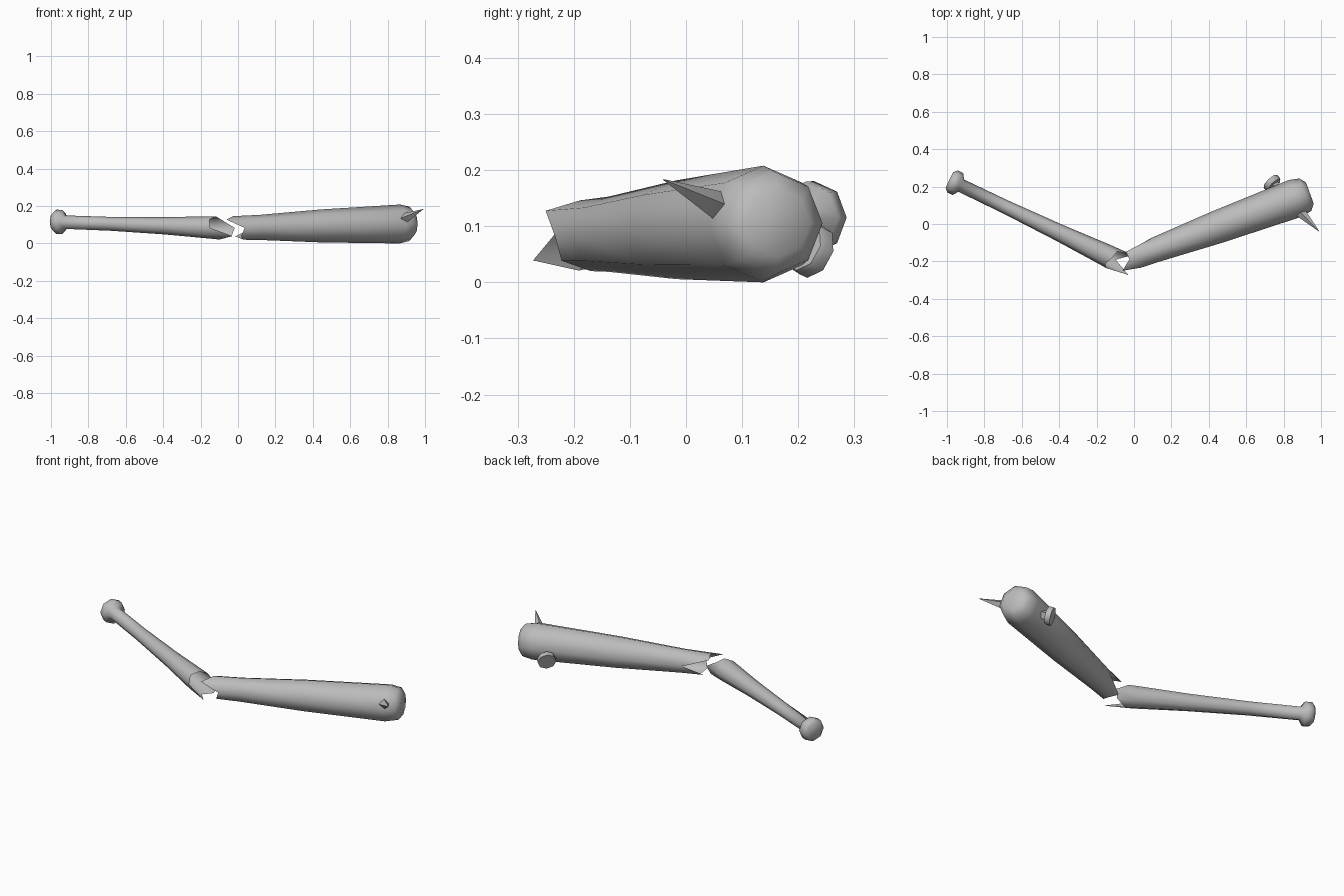
import bpy
import bmesh
import math
from mathutils import Vector

old = bpy.data.objects.get("Cube")
if old:
    bpy.data.objects.remove(old, do_unlink=True)

grey = bpy.data.materials.new("plain_grey")
grey.use_nodes = True
grey.diffuse_color = (0.5, 0.5, 0.5, 1)
grey.node_tree.nodes["Principled BSDF"].inputs["Base Color"].default_value = (0.5, 0.5, 0.5, 1)


def lathe(name, start, end, profile, sides=8, teeth=None, tilt=False, smooth=60):
    """Sweep (distance, radius) rings from start to end; teeth shift the last ring's points."""
    start, end = Vector(start), Vector(end)
    line = end - start
    axis = line.normalized() if tilt else Vector((line.x, line.y, 0)).normalized()
    length = line.dot(axis)
    side = axis.cross(Vector((0, 0, 1))).normalized()
    up = side.cross(axis)
    bm = bmesh.new()
    rings = []
    for i, (dist, radius) in enumerate(profile):
        centre = start + line * (dist / length)
        ring = []
        for k in range(sides):
            a = math.tau * k / sides
            p = centre + (up * math.cos(a) + side * math.sin(a)) * radius
            if teeth and i == len(profile) - 1:
                p += axis * teeth[k]
            ring.append(bm.verts.new(p))
        rings.append(ring)
    for r0, r1 in zip(rings, rings[1:]):
        for k in range(sides):
            n = (k + 1) % sides
            bm.faces.new((r0[k], r0[n], r1[n], r1[k]))
    bm.faces.new(rings[0])
    if not teeth:
        bm.faces.new(rings[-1])
    bmesh.ops.remove_doubles(bm, verts=bm.verts, dist=0.0001)
    bmesh.ops.recalc_face_normals(bm, faces=bm.faces)
    mesh = bpy.data.meshes.new(name)
    bm.to_mesh(mesh)
    bm.free()
    mesh.materials.append(grey)
    obj = bpy.data.objects.new(name, mesh)
    bpy.context.collection.objects.link(obj)
    bpy.ops.object.select_all(action="DESELECT")
    obj.select_set(True)
    bpy.context.view_layer.objects.active = obj
    bpy.ops.object.shade_smooth_by_angle(angle=math.radians(smooth))
    return obj


# Handle with its round knob, splintered where it snapped
lathe("handle", (-0.955, 0.22, 0.115), (-0.08, -0.2, 0.083),
      [(-0.036, 0.045), (-0.018, 0.065), (0.015, 0.065), (0.035, 0.036),
       (0.3, 0.037), (0.62, 0.046), (0.9, 0.06), (0.97, 0.062)],
      teeth=[-0.042, -0.06, -0.045, 0.077, -0.02, 0.03, 0.04, -0.03])

# Barrel, splintered end last; its points run the other way round the axis
lathe("barrel", (0.865, 0.138, 0.104), (0, -0.18, 0.083),
      [(-0.08, 0.06), (-0.055, 0.092), (0, 0.104), (0.45, 0.088),
       (0.8, 0.067), (0.921, 0.063)],
      teeth=[0.027, 0.03, -0.11, 0, -0.03, 0, -0.015, 0.083])

# Nail driven through the barrel: pointed square shaft and flat head
tip, head = (0.99, -0.04, 0.183), (0.735, 0.222, 0.058)
lathe("nail_shaft", tip, head, [(0, 0.001), (0.15, 0.028), (0.37, 0.025)],
      sides=4, tilt=True, smooth=30)
lathe("nail_head", tip, head, [(0.365, 0.046), (0.375, 0.05), (0.395, 0.05)],
      tilt=True, smooth=50)
